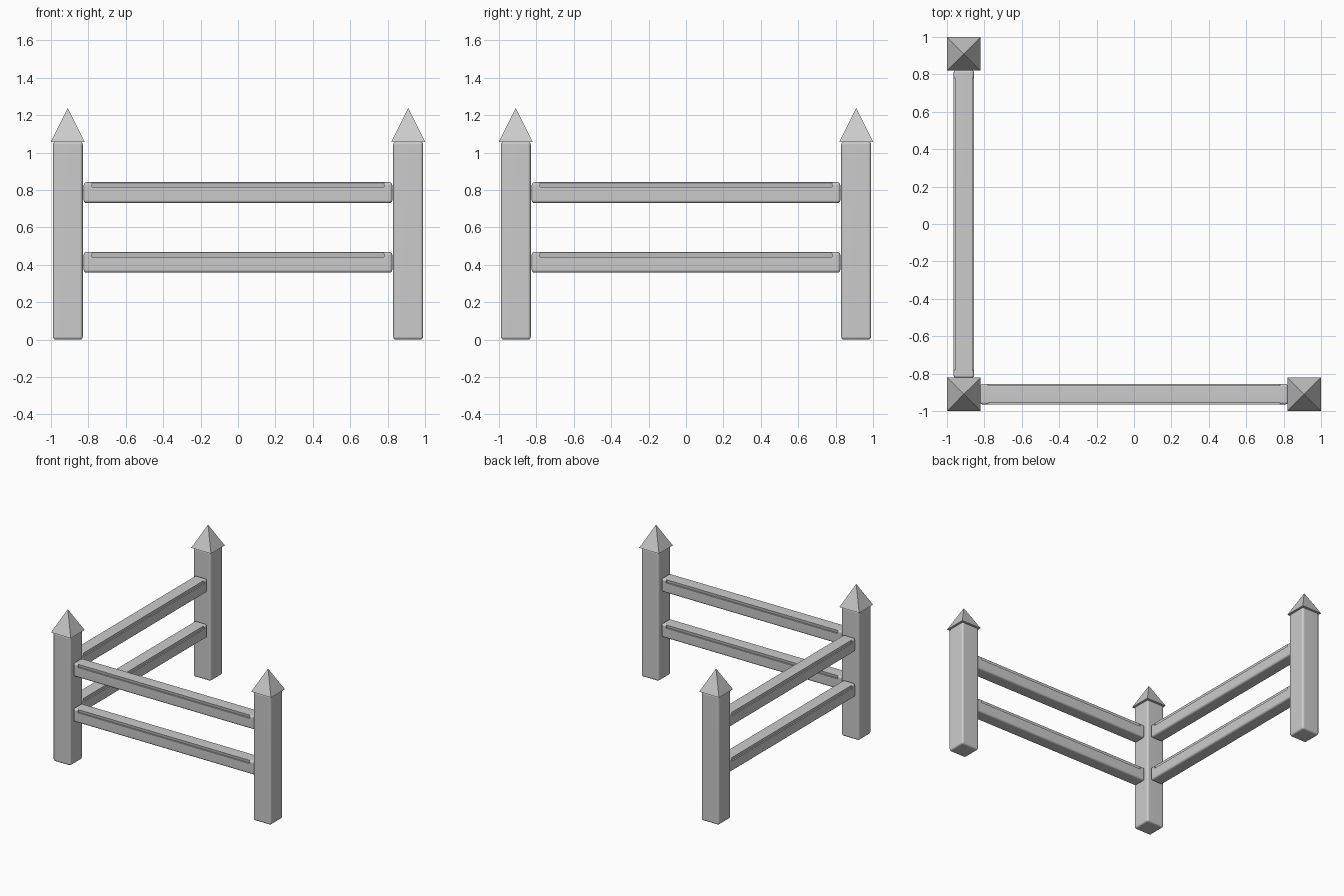
import bpy, bmesh
from math import radians, sqrt, pi
from mathutils import Matrix

if "Cube" in bpy.data.objects:
    bpy.data.objects.remove(bpy.data.objects["Cube"])

C = 0.91  # post centre offset


def add_object(name, bm):
    mesh = bpy.data.meshes.new(name)
    bmesh.ops.recalc_face_normals(bm, faces=bm.faces)
    bm.to_mesh(mesh)
    bm.free()
    ob = bpy.data.objects.new(name, mesh)
    bpy.context.collection.objects.link(ob)
    return ob


def activate(ob):
    bpy.ops.object.select_all(action='DESELECT')
    ob.select_set(True)
    bpy.context.view_layer.objects.active = ob


def smooth(ob):
    activate(ob)
    bpy.ops.object.shade_smooth_by_angle(angle=radians(35))
    wn = ob.modifiers.new("even_shading", 'WEIGHTED_NORMAL')
    wn.keep_sharp = True


def rounded_box(name, size, bevel):
    bm = bmesh.new()
    bmesh.ops.create_cube(bm, size=1)
    bmesh.ops.scale(bm, vec=size, verts=bm.verts)
    bmesh.ops.bevel(bm, geom=bm.edges[:], offset=bevel, segments=3,
                    profile=0.5, affect='EDGES')
    return add_object(name, bm)


# Posts with pyramid caps
def post(name, x, y):
    ob = rounded_box(name + "_post", (0.16, 0.16, 1.06), 0.016)
    ob.location = (x, y, 0.53)
    smooth(ob)
    bm = bmesh.new()
    bmesh.ops.create_cone(bm, cap_ends=True, segments=4, radius1=0.09 * sqrt(2),
                          radius2=0, depth=0.18,
                          matrix=Matrix.Rotation(pi / 4, 4, 'Z'))
    bmesh.ops.remove_doubles(bm, verts=bm.verts, dist=1e-5)
    cap = add_object(name + "_post_cap", bm)
    cap.location = (x, y, 1.058 + 0.09)


# Undercut groove along the top of each rail side
def groove_cutter(side):
    bm = bmesh.new()
    profile = [(0.044, 0.029), (0.049, 0.06), (0.08, 0.06), (0.08, 0.029)]
    face = bm.faces.new([bm.verts.new((-0.78, side * y, z)) for y, z in profile])
    ext = bmesh.ops.extrude_face_region(bm, geom=[face])
    bmesh.ops.translate(bm, vec=(1.56, 0, 0), verts=[
        v for v in ext["geom"] if isinstance(v, bmesh.types.BMVert)])
    ob = add_object("groove_cutter", bm)
    ob.hide_render = True
    return ob


def rail(name, loc, angle):
    ob = rounded_box(name, (1.65, 0.11, 0.112), 0.016)
    for side in (-1, 1):
        cutter = groove_cutter(side)
        mod = ob.modifiers.new("groove", 'BOOLEAN')
        mod.operation = 'DIFFERENCE'
        mod.solver = 'EXACT'
        mod.object = cutter
        activate(ob)
        bpy.ops.object.modifier_apply(modifier=mod.name)
        bpy.data.objects.remove(cutter, do_unlink=True)
    ob.location = loc
    ob.rotation_euler.z = angle
    smooth(ob)


post("corner", -C, -C)
post("right", C, -C)
post("back", -C, C)

# Two rails on each run
for label, z in (("lower", 0.414), ("upper", 0.786)):
    rail("front_" + label + "_rail", (0, -C, z), 0)
    rail("left_" + label + "_rail", (-C, 0, z), pi / 2)
